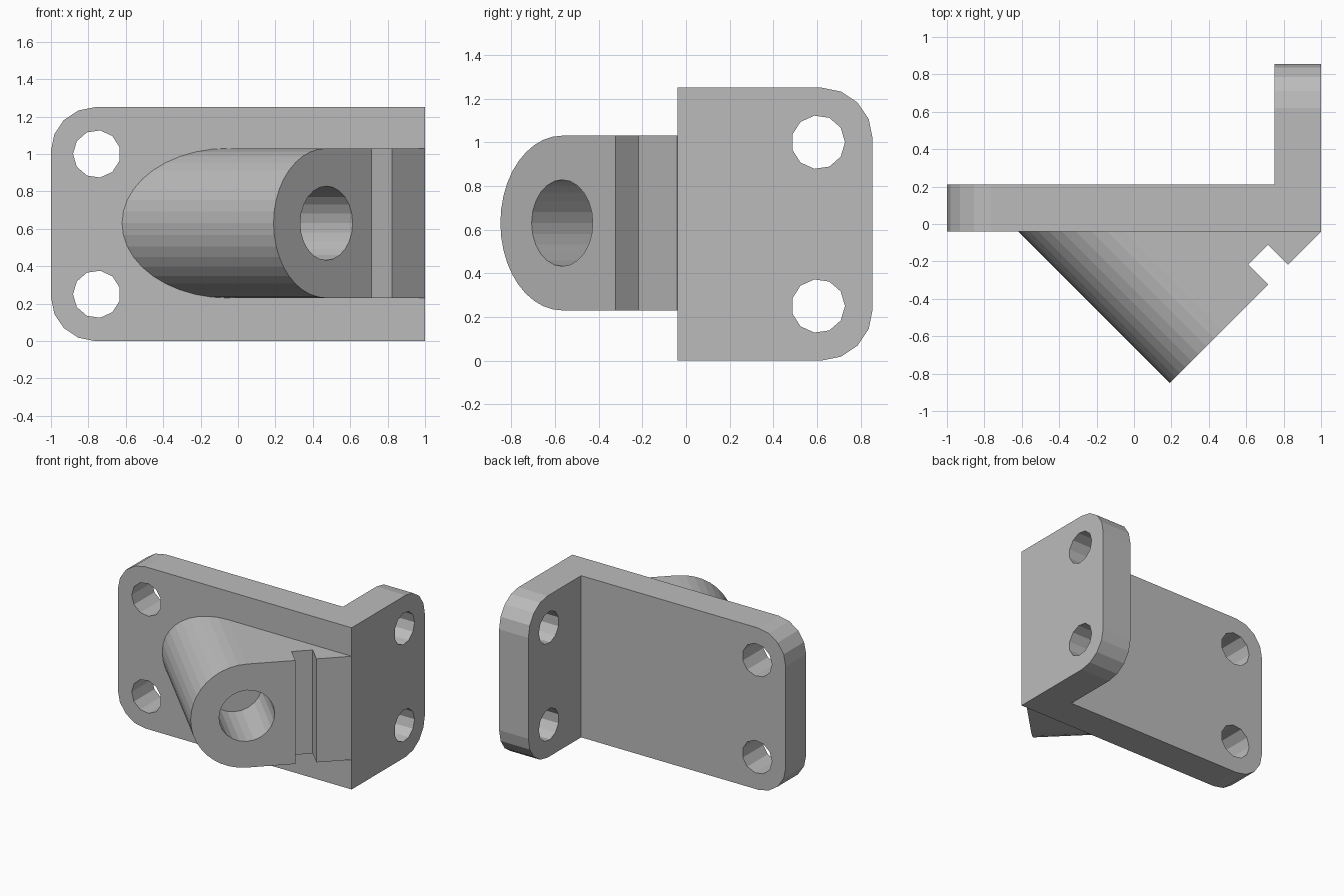
import bpy, bmesh
from math import pi, cos, sin
from mathutils import Matrix, Vector

if "Cube" in bpy.data.objects:
    bpy.data.objects.remove(bpy.data.objects["Cube"], do_unlink=True)

grey = bpy.data.materials.new("plain grey")
grey.use_nodes = True
grey.diffuse_color = (0.5, 0.5, 0.5, 1)
grey.node_tree.nodes["Principled BSDF"].inputs["Base Color"].default_value = (0.5, 0.5, 0.5, 1)


def arc(cx, cy, r, start, end, n):
    return [(cx + r * cos(start + (end - start) * i / n),
             cy + r * sin(start + (end - start) * i / n)) for i in range(n + 1)]


def circle(r, n, phase=0):
    return arc(0, 0, r, phase, phase + 2 * pi, n)[:-1]


def prism(points, low, high):
    """Extrude a 2D outline along local z."""
    bm = bmesh.new()
    face = bm.faces.new([bm.verts.new((x, y, low)) for x, y in points])
    new = bmesh.ops.extrude_face_region(bm, geom=[face])["geom"]
    bmesh.ops.translate(bm, vec=(0, 0, high - low),
                        verts=[v for v in new if isinstance(v, bmesh.types.BMVert)])
    return bm


def finish(bm, name, matrix=Matrix()):
    bm.transform(matrix)
    bmesh.ops.recalc_face_normals(bm, faces=bm.faces)
    mesh = bpy.data.meshes.new(name)
    bm.to_mesh(mesh)
    bm.free()
    mesh.materials.append(grey)
    obj = bpy.data.objects.new(name, mesh)
    bpy.context.scene.collection.objects.link(obj)
    return obj


def cut(target, cutter):
    """Subtract a helper solid and remove it."""
    cutter.hide_render = True
    mod = target.modifiers.new("cut", "BOOLEAN")
    mod.operation, mod.solver, mod.object = "DIFFERENCE", "EXACT", cutter
    bpy.context.view_layer.objects.active = target
    bpy.ops.object.modifier_apply(modifier=mod.name)
    bpy.data.objects.remove(cutter, do_unlink=True)


upright = Matrix.Rotation(pi / 2, 4, "X")
height, front, back, tip = 1.25, -0.04, 0.21, 0.855

# L-shaped bracket with rounded free corners
bm = prism([(-1, front), (1, front), (1, tip), (0.75, tip), (0.75, back), (-1, back)], 0, height)
corners = []
for e in bm.edges:
    a, b = (v.co for v in e.verts)
    level = abs(a.z - b.z) < 0.01
    at_left = max(a.x, b.x) < -0.99
    at_tip = min(a.y, b.y) > tip - 0.01
    if level and (at_left or at_tip):
        corners.append(e)
bmesh.ops.bevel(bm, geom=corners, offset=0.235, segments=4, profile=0.5, affect="EDGES")
bracket = finish(bm, "angle_bracket")

# Bolt holes through both flanges
for z in (0.25, 1.0):
    place = Matrix.Translation((-0.755, 0.08, z)) @ upright
    cut(bracket, finish(prism(circle(0.127, 11, pi), -0.3, 0.3), "hole_cutter", place))
    place = Matrix.Translation((0.875, 0.605, z)) @ Matrix.Rotation(pi / 2, 4, "Z") @ upright
    cut(bracket, finish(prism(circle(0.123, 11), -0.3, 0.3), "hole_cutter", place))

# Slanted boss: rounded outline run back at 45 degrees into the plate
slant = Matrix.Translation((0.19, -0.85, 0.63)) @ Matrix.Rotation(pi / 4, 4, "Z") @ upright
radius, length = 0.4, 1.145
outline = [(length, -radius), (length, radius)] + arc(radius, 0, radius, pi / 2, 3 * pi / 2, 20)
bm = prism(outline, -1.6, 0)
bm.transform(slant)
bmesh.ops.bisect_plane(bm, geom=bm.verts[:] + bm.edges[:] + bm.faces[:],
                       plane_co=Vector((0, 0, 0)), plane_no=Vector((0, 1, 0)), clear_outer=True)
bmesh.ops.holes_fill(bm, edges=[e for e in bm.edges if e.is_boundary], sides=0)
boss = finish(bm, "slanted_boss")

# Blind bore and vertical groove in the boss face
bore = slant @ Matrix.Translation((radius, 0, 0))
cut(boss, finish(prism(circle(0.198, 24), -0.5, 0.1), "bore_cutter", bore))
groove = [(0.745, -0.6), (0.895, -0.6), (0.895, 0.6), (0.745, 0.6)]
cut(boss, finish(prism(groove, -0.15, 0.1), "groove_cutter", slant))
